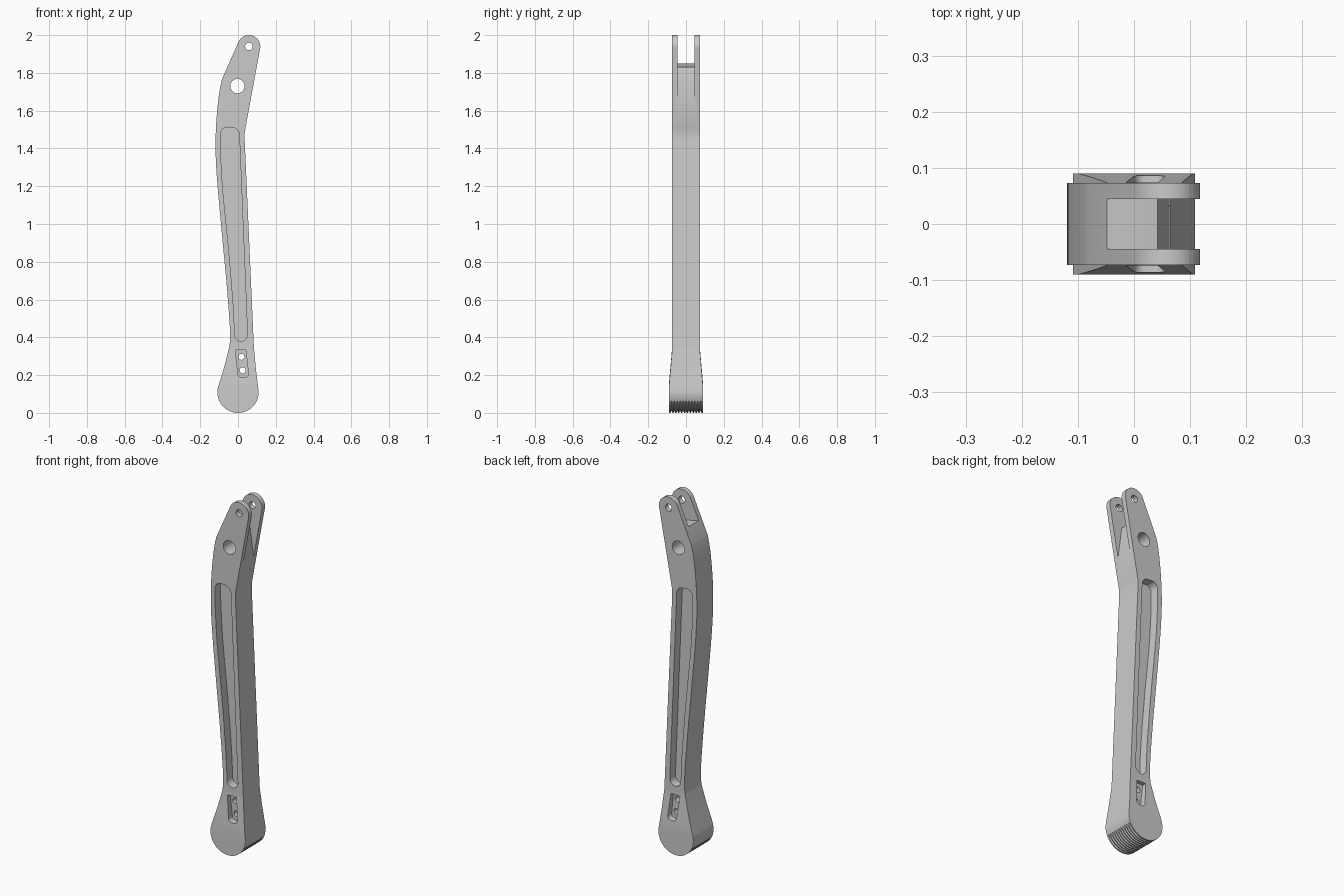
import bpy, bmesh
from math import sin, cos, pi, radians

if "Cube" in bpy.data.objects:
    bpy.data.objects.remove(bpy.data.objects["Cube"])


def arc(cx, cz, r, a0, a1, n=16):
    return [(cx + r * cos(radians(a0 + (a1 - a0) * i / n)),
             cz + r * sin(radians(a0 + (a1 - a0) * i / n))) for i in range(n + 1)]


def smooth(p, n=5):
    """Catmull-Rom curve through the points."""
    q = [p[0]] + p + [p[-1]]
    out = []
    for i in range(1, len(q) - 2):
        a, b, c, d = q[i - 1:i + 3]
        for s in range(n):
            t = s / n
            out.append(tuple(0.5 * (2 * b[k] + (c[k] - a[k]) * t
                       + (2 * a[k] - 5 * b[k] + 4 * c[k] - d[k]) * t * t
                       + (3 * b[k] - a[k] - 3 * c[k] + d[k]) * t ** 3) for k in (0, 1)))
    return out + [p[-1]]


def finish(bm, name):
    bmesh.ops.recalc_face_normals(bm, faces=bm.faces)
    me = bpy.data.meshes.new(name)
    bm.to_mesh(me)
    bm.free()
    ob = bpy.data.objects.new(name, me)
    bpy.context.collection.objects.link(ob)
    return ob


def prism(name, pts, lo, hi, place=lambda u, v, d: (u, d, v)):
    """Extrude a 2D outline between two depths."""
    bm = bmesh.new()
    ends = [[bm.verts.new(place(u, v, d)) for u, v in pts] for d in (lo, hi)]
    n = len(pts)
    for e in ends:
        bm.faces.new(e)
    for i in range(n):
        j = (i + 1) % n
        bm.faces.new((ends[0][i], ends[0][j], ends[1][j], ends[1][i]))
    return finish(bm, name)


def boolean(ob, cutter, op='DIFFERENCE'):
    cutter.hide_render = True
    m = ob.modifiers.new("cut", 'BOOLEAN')
    m.operation, m.solver, m.object = op, 'EXACT', cutter
    bpy.context.view_layer.objects.active = ob
    bpy.ops.object.modifier_apply(modifier=m.name)
    bpy.data.objects.remove(cutter)


# Arm outline: round foot, bowed left edge, round top lug
R = 0.109
left = smooth([(-0.046, 0.35), (-0.042, 0.43), (-0.058, 0.655), (-0.085, 0.945), (-0.109, 1.21),
               (-0.119, 1.395), (-0.114, 1.555), (-0.10, 1.69), (-0.085, 1.767)])
right = smooth([(0.040, 1.51), (0.035, 1.475), (0.036, 1.43)], 3)
outline = (arc(0, R, R, 8, -195, 48) + [(-0.069, 0.257)] + left
           + arc(0.058, 1.94, 0.06, 156, -10, 24) + right
           + [(0.08, 0.44), (0.084, 0.35), (0.095, 0.23)])
arm = prism("lever_arm", outline, -0.12, 0.12)

# Side shape: thin shaft flaring to a wider foot
half = [(0.09, -0.1), (0.09, 0.15), (0.073, 0.345), (0.073, 2.1)]
side = half + [(-y, z) for y, z in reversed(half)]
boolean(arm, prism("side_shape", side, -0.3, 0.3, lambda u, v, d: (d, u, v - 0.08 * d)), 'INTERSECT')

# Fork slot between the top lugs
slot = [(-0.3, 1.85), (-0.047, 1.85), (0.042, 1.83), (0.066, 1.65), (0.3, 1.65), (0.3, 2.2), (-0.3, 2.2)]
boolean(arm, prism("fork_slot", slot, -0.045, 0.045))

# Long lightening pocket and small plate recess on both faces
pocket = (arc(0.016, 0.413, 0.034, 185, 365, 16) + arc(-0.031, 1.472, 0.038, 0, 80, 8)
          + arc(-0.055, 1.476, 0.037, 100, 180, 8)
          + smooth([(-0.092, 1.39), (-0.08, 1.18), (-0.049, 0.866), (-0.027, 0.6), (-0.019, 0.46)]))
recess = ([(-0.014, 0.332), (0.042, 0.332)] + arc(0.035, 0.207, 0.02, 0, -80, 6)
          + arc(0.020, 0.207, 0.02, -100, -180, 6))
for s in (-1, 1):
    boolean(arm, prism("long_pocket", pocket, s * 0.023, s * 0.2))
    boolean(arm, prism("plate_recess", recess, s * 0.05, s * 0.2))

# Through holes
for x, z, r in ((-0.003, 1.73, 0.038), (0.058, 1.94, 0.02), (0.018, 0.297, 0.016), (0.025, 0.225, 0.016)):
    boolean(arm, prism("hole", arc(x, z, r, 0, 348.75, 31), -0.2, 0.2))

# Tapering V-grooves around the bottom of the foot
bm = bmesh.new()
N = 32
for g in range(11):
    y = (g - 5) * 0.0155
    rings = []
    for i in range(N + 1):
        a = radians(-158 + 136 * i / N)
        depth = 0.013 * min(1, 3 * sin(pi * i / N)) - 0.002
        rings.append([bm.verts.new((r * cos(a), y + w, R + r * sin(a)))
                      for r, w in ((R - depth, 0), (R + 0.004, -0.0072), (R + 0.004, 0.0072))])
    for p, q in zip(rings, rings[1:]):
        for k in range(3):
            bm.faces.new((p[k], p[k - 1], q[k - 1], q[k]))
    bm.faces.new(rings[0])
    bm.faces.new(rings[-1])
boolean(arm, finish(bm, "grip_grooves"))

# Smooth curves, sharp edges
bpy.ops.object.select_all(action='DESELECT')
arm.select_set(True)
bpy.context.view_layer.objects.active = arm
bpy.ops.object.shade_smooth_by_angle(angle=radians(20))
